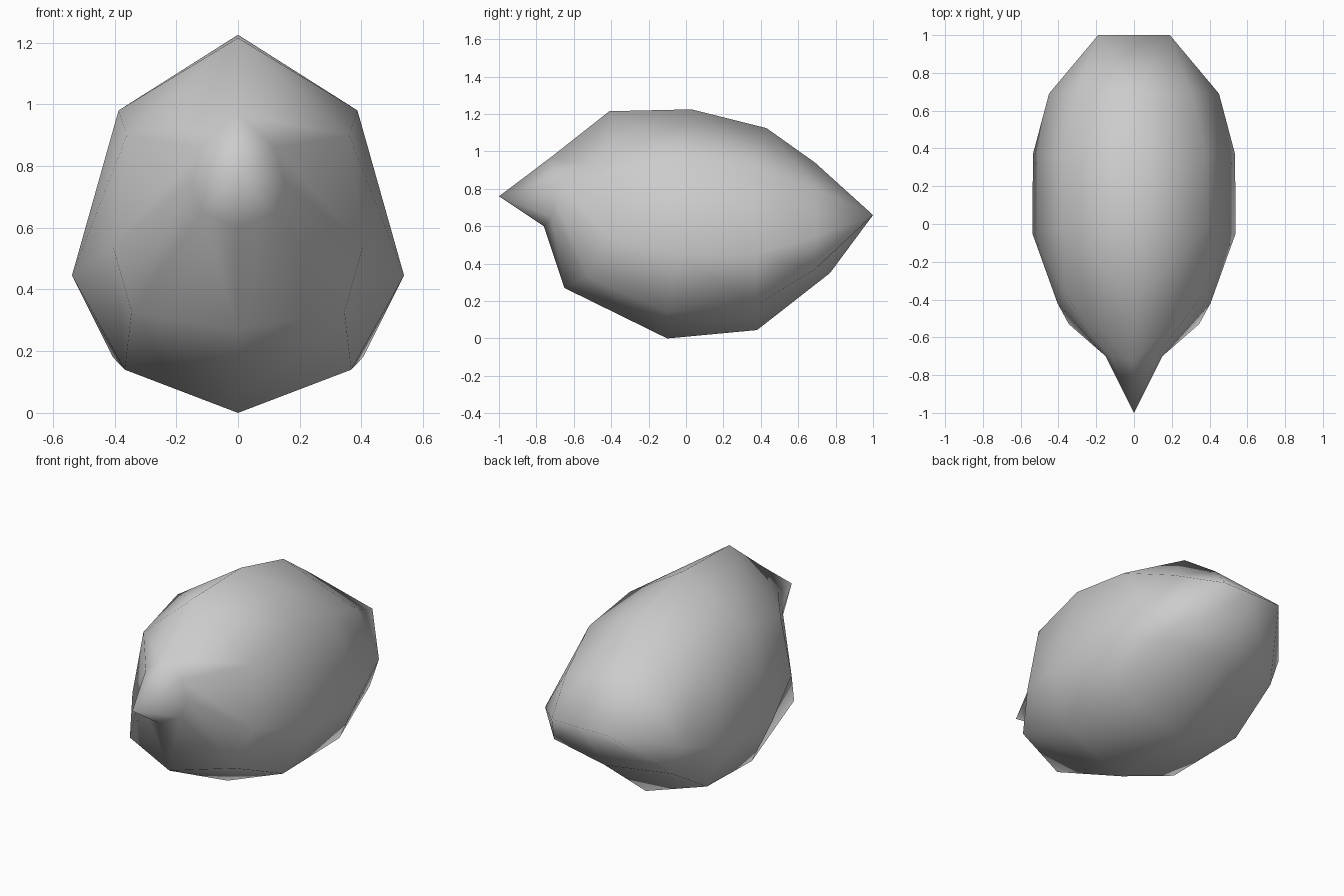
import bpy, bmesh

if "Cube" in bpy.data.objects:
    bpy.data.objects.remove(bpy.data.objects["Cube"])

# Half cross-sections from front to back, each listed top centre -> side -> bottom centre
TIP = (0, -1.0, 0.76)
TAIL = (0, 1.0, 0.66)
CORNER = (0.19, 1.0, 0.66)
rings = [
    [TIP] * 5,
    [(0, -0.725, 0.967), (0.12, -0.70, 0.86), (0.15, -0.70, 0.75), (0.12, -0.72, 0.65), (0, -0.76, 0.60)],
    [(0, -0.41, 1.215), (0.36, -0.38, 0.90), (0.405, -0.42, 0.54), (0.345, -0.53, 0.33), (0, -0.65, 0.27)],
    [(0, 0.03, 1.225), (0.387, -0.02, 0.98), (0.538, -0.05, 0.445), (0.367, -0.10, 0.14), (0, -0.10, 0.0)],
    [(0, 0.43, 1.125), (0.38, 0.37, 0.93), (0.535, 0.37, 0.45), (0.405, 0.38, 0.18), (0, 0.38, 0.045)],
    [(0, 0.69, 0.94), (0.30, 0.70, 0.80), (0.45, 0.69, 0.545), (0.39, 0.69, 0.37), (0, 0.77, 0.35)],
    [TAIL, CORNER, CORNER, CORNER, TAIL],
]


def loft(rings):
    """Skin neighbouring sections, sharing repeated points."""
    bm = bmesh.new()
    made = {}

    def vert(p):
        if p not in made:
            made[p] = bm.verts.new(p)
        return made[p]

    for a, b in zip(rings, rings[1:]):
        for j in range(len(a) - 1):
            corners = dict.fromkeys(vert(p) for p in (a[j], a[j + 1], b[j + 1], b[j]))
            if len(corners) > 2:
                bm.faces.new(list(corners)).smooth = True
    return bm


# Pointed pod body: one half, mirrored across x
mesh = bpy.data.meshes.new("pod_body")
bm = loft(rings)
bm.to_mesh(mesh)
bm.free()
body = bpy.data.objects.new("pod_body", mesh)
bpy.context.collection.objects.link(body)
mirror = body.modifiers.new("mirror", 'MIRROR')
mirror.use_axis[0] = True
mirror.use_clip = True
mirror.merge_threshold = 0.001
